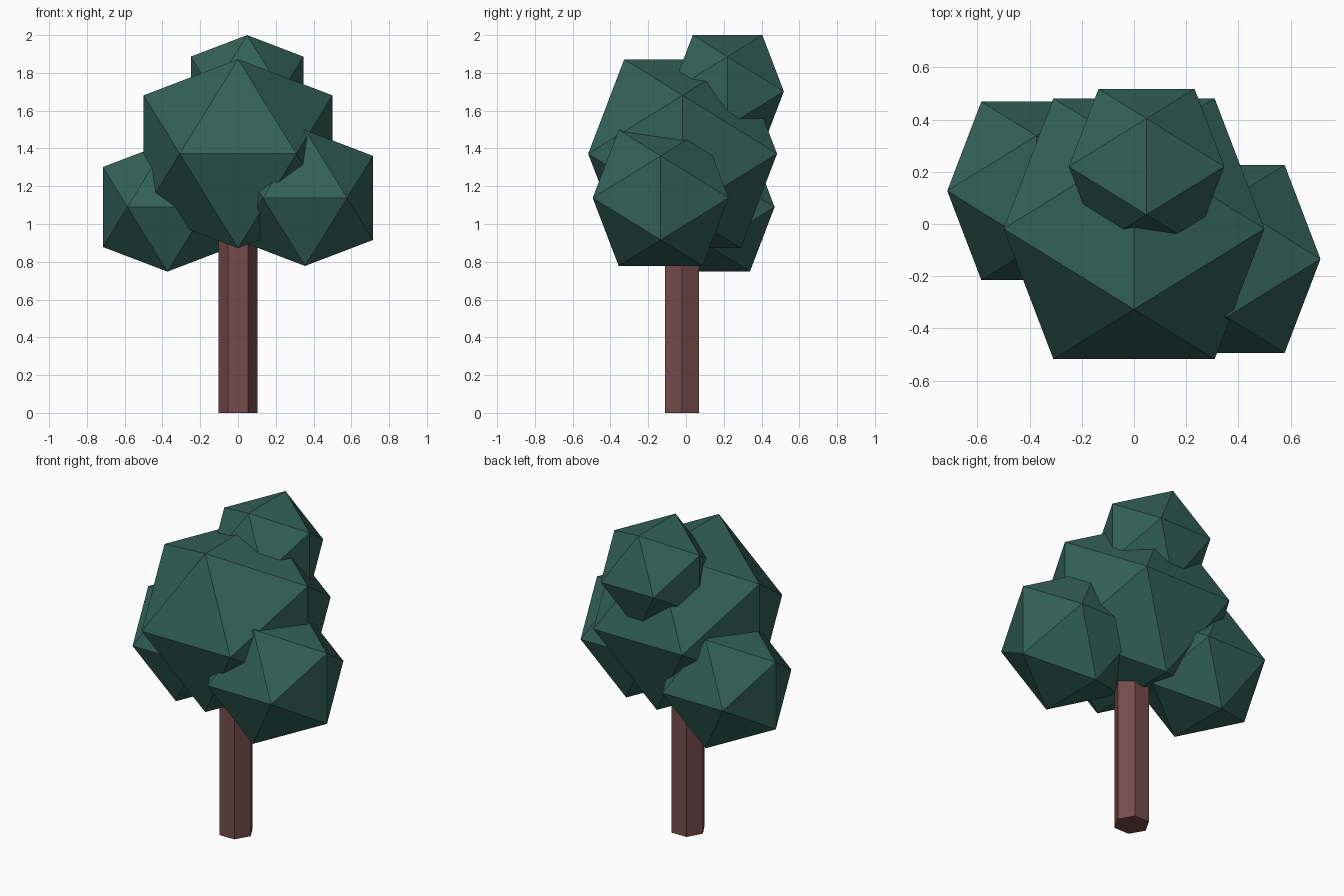
import bpy, bmesh, math

if "Cube" in bpy.data.objects:
    bpy.data.objects.remove(bpy.data.objects["Cube"], do_unlink=True)

PHI = (1 + math.sqrt(5)) / 2


def make_material(name, rgb):
    mat = bpy.data.materials.new(name)
    mat.use_nodes = True
    color = (*rgb, 1.0)
    mat.diffuse_color = color
    mat.node_tree.nodes["Principled BSDF"].inputs["Base Color"].default_value = color
    return mat


def add_object(name, bm, mat, location):
    bmesh.ops.recalc_face_normals(bm, faces=bm.faces)
    mesh = bpy.data.meshes.new(name)
    bm.to_mesh(mesh)
    bm.free()
    mesh.materials.append(mat)
    obj = bpy.data.objects.new(name, mesh)
    obj.location = location
    bpy.context.collection.objects.link(obj)
    return obj


def leaf_clump(name, center, half_width, mat):
    """Icosahedron: convex hull of three crossed golden rectangles."""
    bm = bmesh.new()
    short = half_width / PHI
    for a in (-short, short):
        for b in (-half_width, half_width):
            for corner in ((0, a, b), (b, 0, a), (a, b, 0)):
                bm.verts.new(corner)
    bmesh.ops.convex_hull(bm, input=bm.verts)
    return add_object(name, bm, mat, center)


bark = make_material("reddish brown bark", (0.18, 0.073, 0.069))
foliage = make_material("dark teal foliage", (0.032, 0.12, 0.095))

# Foliage clumps
leaf_clump("main_foliage", (0, -0.018, 1.372), 0.5, foliage)
leaf_clump("left_foliage", (0.355, -0.134, 1.138), 0.36, foliage)
leaf_clump("right_foliage", (-0.374, 0.127, 1.09), 0.342, foliage)
leaf_clump("top_foliage", (0.048, 0.22, 1.702), 0.298, foliage)

# Hexagonal trunk, its top buried in the foliage
height = 1.1
trunk = bmesh.new()
bmesh.ops.create_cone(trunk, cap_ends=True, segments=6,
                      radius1=0.104, radius2=0.104, depth=height)
# Turn so that two corners point along x
if max(v.co.x for v in trunk.verts) < 0.1:
    for v in trunk.verts:
        v.co.x, v.co.y = v.co.y, -v.co.x
add_object("trunk", trunk, bark, (0, -0.02, height / 2))
